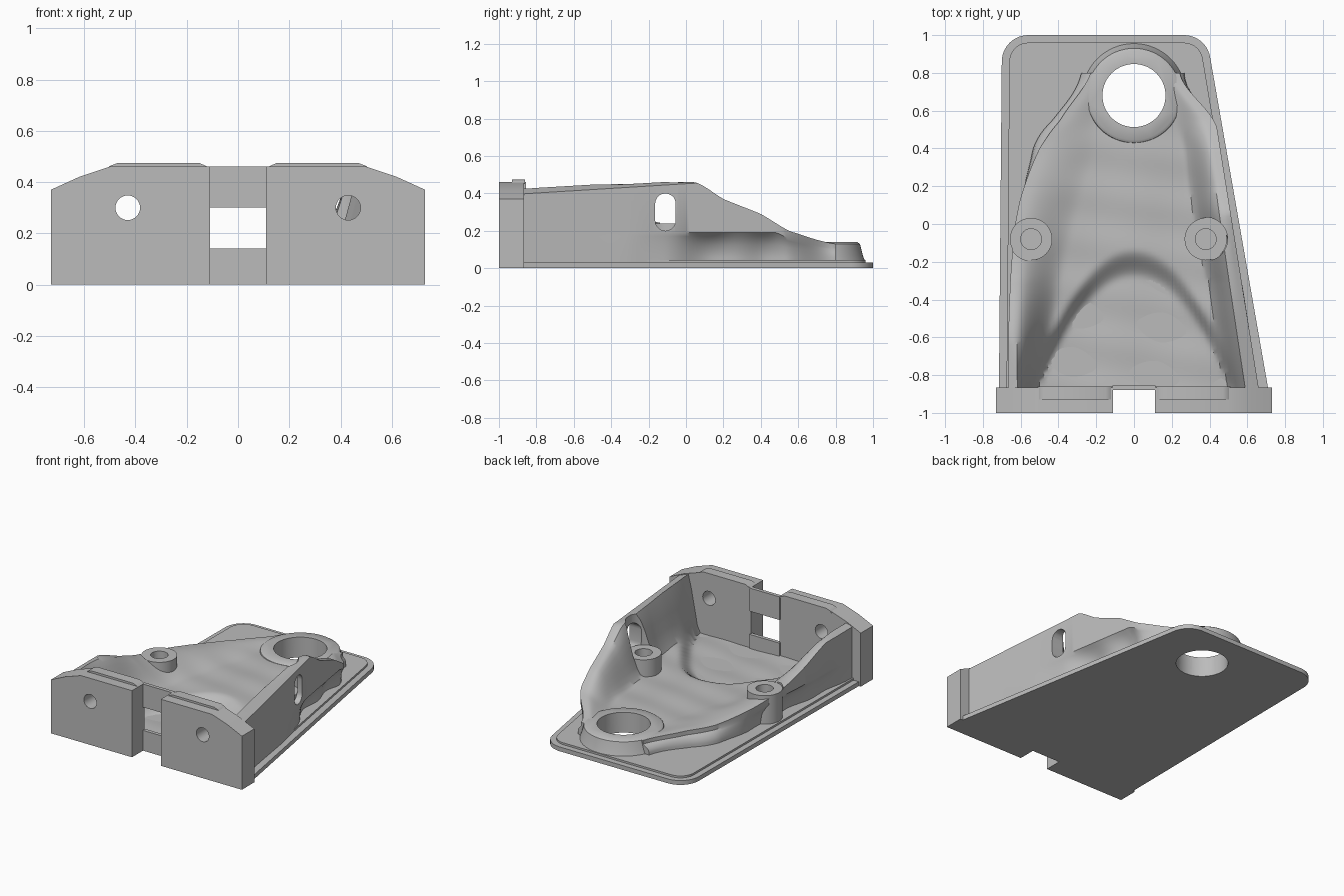
import bpy, bmesh, math
from mathutils import Vector

cube = bpy.data.objects.get("Cube")
if cube:
    bpy.data.objects.remove(cube)

grey = bpy.data.materials.new("plain_grey")
grey.use_nodes = True
grey.diffuse_color = (0.5, 0.5, 0.5, 1)
grey.node_tree.nodes["Principled BSDF"].inputs["Base Color"].default_value = (0.5, 0.5, 0.5, 1)


def loft(name, rings):
    """Closed solid through rings that all have the same number of points."""
    bm = bmesh.new()
    rows = [[bm.verts.new(p) for p in ring] for ring in rings]
    n = len(rows[0])
    for a, b in zip(rows, rows[1:]):
        for i in range(n):
            j = (i + 1) % n
            bm.faces.new((a[i], a[j], b[j], b[i]))
    bm.faces.new(rows[0])
    bm.faces.new(rows[-1])
    bmesh.ops.recalc_face_normals(bm, faces=bm.faces)
    mesh = bpy.data.meshes.new(name)
    bm.to_mesh(mesh)
    bm.free()
    mesh.materials.append(grey)
    obj = bpy.data.objects.new(name, mesh)
    bpy.context.scene.collection.objects.link(obj)
    return obj


def prism(name, pts, axis, lo, hi):
    """Extrude a flat outline along the given axis."""
    place = {"x": lambda p, d: (d, p[0], p[1]),
             "y": lambda p, d: (p[0], d, p[1]),
             "z": lambda p, d: (p[0], p[1], d)}[axis]
    return loft(name, [[place(p, d) for p in pts] for d in (lo, hi)])


def arc(cx, cy, r, a0, a1, n=10):
    return [(cx + r * math.cos(math.radians(a0 + (a1 - a0) * i / n)),
             cy + r * math.sin(math.radians(a0 + (a1 - a0) * i / n))) for i in range(n + 1)]


def circle(cx, cy, r, n=48):
    return arc(cx, cy, r, 0, 360, n)[:-1]


def rect(x0, x1, y0, y1):
    return [(x0, y0), (x1, y0), (x1, y1), (x0, y1)]


def cut(obj, cutters):
    """Subtract the cutters and keep the plain result."""
    for c in cutters:
        c.hide_render = True
        m = obj.modifiers.new("cut", "BOOLEAN")
        m.operation = "DIFFERENCE"
        m.solver = "EXACT"
        m.object = c
    deps = bpy.context.evaluated_depsgraph_get()
    mesh = bpy.data.meshes.new_from_object(obj.evaluated_get(deps))
    obj.modifiers.clear()
    obj.data = mesh


def step(t):
    t = min(1, max(0, t))
    return t * t * (3 - 2 * t)


# Cutters
bore = prism("bore_cutter", circle(0, 0.68, 0.167, 64), "z", -0.1, 0.6)
notch = prism("notch_cutter", rect(-0.11, 0.11, -1.1, -0.88), "z", -0.1, 0.6)
slot = prism("slot_cutter", arc(-0.11, 0.345, 0.055, 0, 180) + arc(-0.11, 0.255, 0.055, 180, 360),
             "x", 0.33, 0.8)
bolts = [prism("bolt_cutter", circle(s * 0.43, 0.3, 0.048, 32), "y", -1.1, -0.8) for s in (-1, 1)]
posts = (-0.545, 0.38)
clear = [prism("clearance_cutter", circle(x, -0.08, 0.115), "z", 0.235, 0.7) for x in posts]
pins = [prism("pin_cutter", circle(x, -0.08, 0.055, 32), "z", 0.12, 0.7) for x in posts]

# Base plate with rounded back corners, and the raised step inside its rim
outline = ([(-0.73, -1), (0.73, -1), (0.73, -0.87), (0.71, -0.87)]
           + arc(0.265, 0.86, 0.14, 10, 90) + arc(-0.56, 0.86, 0.14, 90, 180)
           + [(-0.715, -0.87), (-0.73, -0.87)])
base = prism("base_plate", outline, "z", 0, 0.03)
cut(base, [bore, notch])
inner = ([(-0.675, -0.88), (0.66, -0.88)] + arc(0.265, 0.86, 0.1, 10, 90)
         + arc(-0.56, 0.86, 0.1, 90, 180))
raised = prism("raised_plate", inner, "z", 0.02, 0.043)
cut(raised, [bore])

# Front mounting blocks with bolt holes and pads along the top
for s, side in ((-1, "right"), (1, "left")):
    shape = [(0.11, 0), (0.73, 0), (0.73, 0.37), (0.62, 0.42), (0.5, 0.46), (0.11, 0.46)]
    block = prism(side + "_front_block", [(s * x, z) for x, z in shape], "y", -1, -0.865)
    cut(block, bolts)
    pad = [(0.11, 0.45), (0.125, 0.463), (0.15, 0.474), (0.47, 0.474), (0.5, 0.463), (0.51, 0.45)]
    prism(side + "_top_pad", [(s * x, z) for x, z in pad], "y", -0.93, -0.86)

# Crosspieces above and below the front window
prism("lower_crosspiece", rect(-0.115, 0.115, 0, 0.14), "y", -0.88, -0.855)
prism("upper_crosspiece", rect(-0.115, 0.115, 0.3, 0.46), "y", -0.88, -0.855)

# Organic body: y, left edge, left height, left floor, right floor, right height, recesses
stations = [
    (-0.88, -0.665, 0.42, -0.52, 0.50, 0.47, 0.00, 0.00),
    (-0.60, -0.665, 0.40, -0.43, 0.43, 0.47, 0.03, 0.00),
    (-0.30, -0.655, 0.29, -0.38, 0.38, 0.47, 0.05, 0.00),
    (-0.10, -0.64, 0.235, -0.34, 0.34, 0.47, 0.05, 0.02),
    (0.05, -0.62, 0.21, -0.30, 0.31, 0.46, 0.03, 0.06),
    (0.20, -0.58, 0.185, -0.26, 0.28, 0.37, 0.00, 0.08),
    (0.40, -0.50, 0.155, -0.20, 0.25, 0.29, -0.03, 0.07),
    (0.55, -0.39, 0.145, -0.18, 0.20, 0.20, -0.04, 0.03),
    (0.80, -0.23, 0.13, -0.15, 0.15, 0.13, -0.04, -0.02),
]


def section(y):
    """Catmull-Rom blend of the stations at y."""
    k = max(i for i in range(len(stations) - 1) if stations[i][0] <= y + 1e-6)
    at = lambda i: stations[min(max(i, 0), len(stations) - 1)]
    a, b, c, d = (at(k + o) for o in (-1, 0, 1, 2))
    t = (y - b[0]) / (c[0] - b[0])
    return [b[i] + 0.5 * t * (c[i] - a[i] + t * (2 * a[i] - 5 * b[i] + 4 * c[i] - d[i]
            + t * (3 * (b[i] - c[i]) + d[i] - a[i]))) for i in range(1, 8)]


def right_edge(y):
    slant = 0.66 - 0.16 * (y + 0.87)
    return slant - 0.15 * step((y - 0.5) / 0.3)


def body_ring(y, samples=56):
    xl, hl, fl, fr, hr, cl, cr = section(y)
    xr = right_edge(y)

    def top(x):
        wave = 0.006 * math.sin(9 * x + 11 * y) * math.sin(13 * y - 5 * x)
        basin = 0.08 * step((-0.13 - 2.3 * x * x - y) / 0.16)
        floor = 0.125 - basin + wave
        left = step((fl - x) / (fl - xl - 0.035))
        right = step((x - fr) / (xr - 0.045 - fr))
        z = floor + (hl - floor) * left + (hr - floor) * right
        return min(z, 0.46 - 0.39 * max(0, abs(x) - 0.5))

    def side(x, h, rec, sign):
        ripple = rec * (1 + 0.25 * math.sin(17 * y))
        m = min(0.19, 0.8 * h)
        return [(x + sign * ripple, y, 0.02), (x + sign * ripple, y, 0.06),
                (x + sign * ripple * 0.8, y, 0.06 + 0.5 * (m - 0.06)),
                (x + sign * ripple * 0.3, y, 0.06 + 0.85 * (m - 0.06)), (x, y, m)]

    xs = [xl + (xr - xl) * i / samples for i in range(samples + 1)]
    return (side(xl, top(xl), cl, 1) + [(x, y, top(x)) for x in xs]
            + side(xr, top(xr), cr, -1)[::-1])


rows = 84
body = loft("organic_body", [body_ring(-0.88 + 1.68 * i / rows) for i in range(rows + 1)])
cut(body, [bore, slot, notch] + clear + pins)

# Tapered ring around the large bore
ring = loft("bore_ring", [[(x, y, z) for x, y in circle(0, 0.68, r, 64)]
                          for r, z in ((0.28, 0.03), (0.265, 0.07), (0.25, 0.13), (0.235, 0.14))])
cut(ring, [bore])

# Posts with blind pin holes
for x, side in zip(posts, ("right", "left")):
    post = prism(side + "_post", circle(x, -0.08, 0.112), "z", 0.03, 0.24)
    cut(post, pins)

# Remove the cutters and smooth the rounded surfaces
for c in [bore, notch, slot] + bolts + clear + pins:
    bpy.data.objects.remove(c)
bpy.ops.object.select_all(action="DESELECT")
for obj in bpy.context.scene.objects:
    if obj.type == "MESH":
        obj.select_set(True)
        bpy.context.view_layer.objects.active = obj
bpy.ops.object.shade_smooth_by_angle(angle=math.radians(35))
